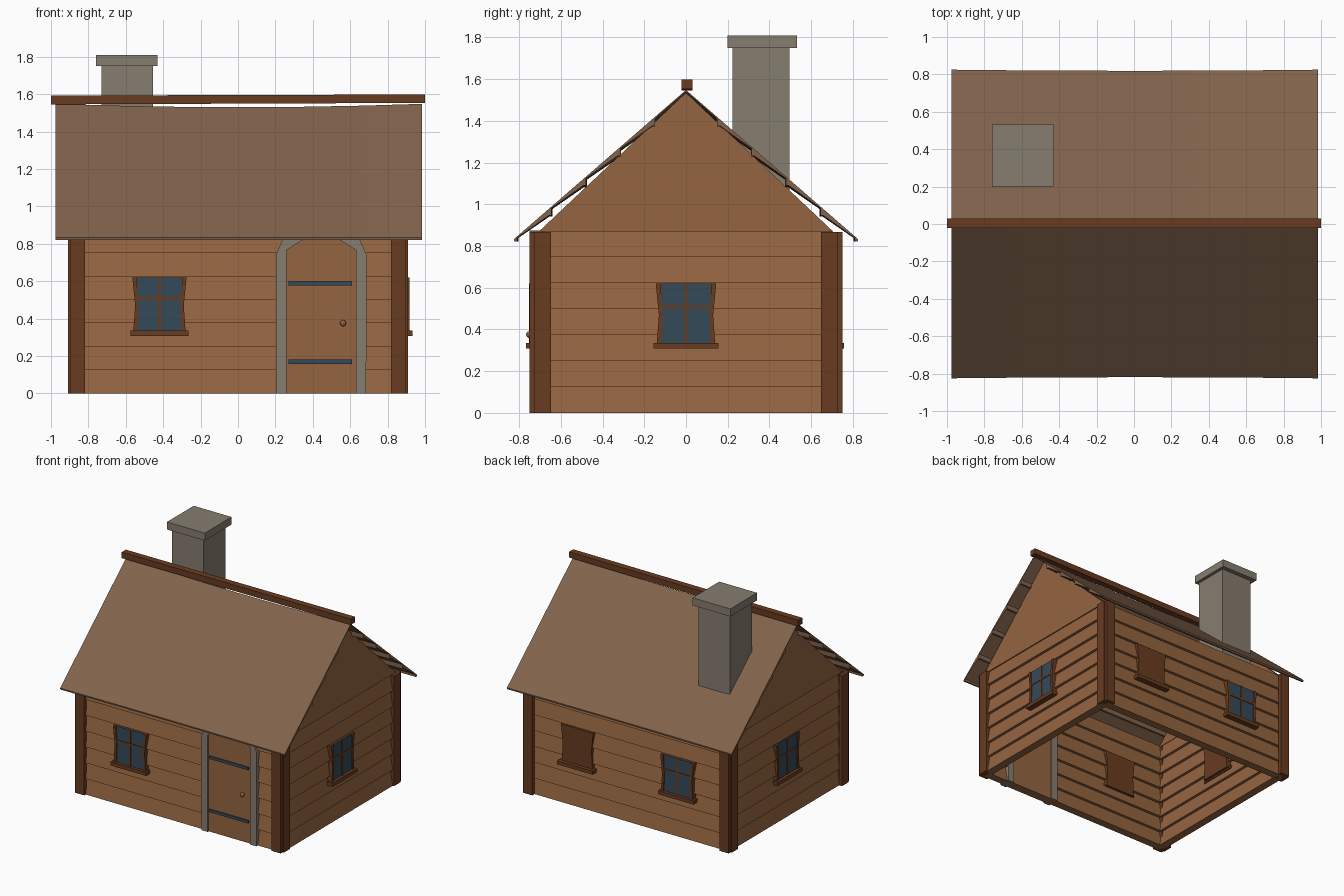
import bpy, bmesh
from math import radians
from mathutils import Matrix, Vector

if "Cube" in bpy.data.objects:
    bpy.data.objects.remove(bpy.data.objects["Cube"], do_unlink=True)


def material(name, rgb):
    m = bpy.data.materials.new(name)
    m.use_nodes = True
    m.diffuse_color = (*rgb, 1)
    m.node_tree.nodes["Principled BSDF"].inputs["Base Color"].default_value = (*rgb, 1)
    return m


WOOD = material("plank wood", (0.30, 0.13, 0.052))
DARK = material("dark timber", (0.14, 0.045, 0.015))
ROOF = material("roof boards", (0.22, 0.125, 0.072))
STONE = material("grey stone", (0.24, 0.205, 0.16))
BLUE = material("blue glass and iron", (0.036, 0.068, 0.1))


def rect(u0, u1, v0, v1):
    return [(u0, v0), (u1, v0), (u1, v1), (u0, v1)]


def prism(bm, pts, d0, d1):
    """Outline in the x-z plane, extruded along y from d0 to d1."""
    rings = [[bm.verts.new((u, d, v)) for u, v in pts] for d in (d0, d1)]
    bm.faces.new(rings[0])
    bm.faces.new(rings[1][::-1])
    for i in range(len(pts)):
        j = (i + 1) % len(pts)
        bm.faces.new((rings[0][j], rings[0][i], rings[1][i], rings[1][j]))


def finish(name, bm, mat, matrix=Matrix()):
    bm.transform(matrix)
    bmesh.ops.recalc_face_normals(bm, faces=bm.faces)
    me = bpy.data.meshes.new(name)
    bm.to_mesh(me)
    bm.free()
    me.materials.append(mat)
    ob = bpy.data.objects.new(name, me)
    bpy.context.collection.objects.link(ob)
    return ob


def solid(name, mat, parts, matrix=Matrix()):
    """One object from several (outline, depth0, depth1) prisms."""
    bm = bmesh.new()
    for pts, d0, d1 in parts:
        prism(bm, pts, d0, d1)
    return finish(name, bm, mat, matrix)


def side(x, y, degrees):
    return Matrix.Translation((x, y, 0)) @ Matrix.Rotation(radians(degrees), 4, 'Z')


FRONT, BACK = side(0, -0.70, 0), side(0, 0.69, 180)
RIGHT, LEFT = side(0.865, 0, 90), side(-0.85, 0, -90)
TURN = Matrix.Rotation(radians(90), 4, 'Z')

# Lapped plank walls: each plank is wider at its bottom edge
PLANK = 0.125


def wall(name, half, matrix):
    bm = bmesh.new()
    for i in range(7):
        z0 = i * PLANK
        prism(bm, [(-0.032, z0), (0.032, z0), (0.01, z0 + PLANK), (-0.01, z0 + PLANK)], -half, half)
    finish(name, bm, WOOD, matrix @ TURN)


wall("front_wall", 0.86, FRONT)
wall("back_wall", 0.86, BACK)
wall("right_wall", 0.69, RIGHT)
wall("left_wall", 0.69, LEFT)

# Gable triangles
for name, m in (("right_gable", RIGHT), ("left_gable", LEFT)):
    solid(name, WOOD, [([(-0.705, 0.87), (0.705, 0.87), (0, 1.535)], -0.02, 0.015)], m)

# Corner posts: a core with a board on each outer face
for xn, sx in (("left", -1), ("right", 1)):
    for yn, sy in (("front", -1), ("back", 1)):
        def px(a, b, z=0.868):
            return rect(sx * a, sx * b, 0, z)
        solid(f"{yn}_{xn}_corner_post", DARK, [
            (px(0.83, 0.89, 0.86), sy * 0.66, sy * 0.73),
            (px(0.817, 0.897), sy * 0.72, sy * 0.75),
            (px(0.88, 0.908), sy * 0.648, sy * 0.728)])


# Windows: backing frame, jambs, glazing bars, panes and sill
def window(name, u, matrix, glazed=True):
    m = matrix @ Matrix.Translation((u, 0, 0))
    frame = [(-0.135, 0.32), (0.135, 0.32), (0.125, 0.47), (0.14, 0.62), (-0.14, 0.62), (-0.125, 0.47)]
    parts = [(frame, -0.04, 0.04)]
    if glazed:
        for s in (-1, 1):
            parts.append(([(s * 0.118, 0.33), (s * 0.14, 0.33), (s * 0.13, 0.47),
                           (s * 0.145, 0.62), (s * 0.122, 0.62), (s * 0.112, 0.47)], -0.052, 0))
        parts += [(rect(-0.007, 0.007, 0.33, 0.62), -0.05, 0),
                  (rect(-0.115, 0.115, 0.5, 0.514), -0.05, 0)]
        panes = [(rect(a, b, c, d), -0.045, -0.038)
                 for a, b in ((-0.118, -0.007), (0.007, 0.118))
                 for c, d in ((0.33, 0.5), (0.514, 0.62))]
        solid(name + "_panes", BLUE, panes, m)
    solid(name + "_frame", DARK, parts, m)
    solid(name + "_sill", DARK, [(rect(-0.155, 0.155, 0.308, 0.336), -0.068, 0.02)], m)


window("front_window", -0.42, FRONT)
window("right_window", 0, RIGHT)
window("left_window", 0, side(-0.84, 0, -90))
window("back_window", 0.44, BACK)
window("shuttered_back_window", -0.44, BACK, glazed=False)

# Door with stone arch, iron straps and knob
DOOR = FRONT @ Matrix.Translation((0.445, 0, 0))


def arch(half):
    return half + [(-u, v) for u, v in reversed(half) if u]


outer = arch([(-0.24, 0), (-0.243, 0.74), (-0.205, 0.825), (-0.12, 0.868), (0, 0.875)])
inner = arch([(-0.185, 0), (-0.185, 0.765), (-0.15, 0.79), (-0.09, 0.825), (0, 0.835)])
solid("door", WOOD, [(inner, -0.037, 0.037)], DOOR)
solid("door_arch", STONE, [(outer[i:i + 2] + inner[i:i + 2][::-1], -0.05, 0.045)
                           for i in range(len(outer) - 1)], DOOR)
solid("door_straps", BLUE, [(rect(-0.175, 0.165, z, z + 0.022), -0.046, -0.03)
                            for z in (0.158, 0.578)], DOOR)
bm = bmesh.new()
bmesh.ops.create_uvsphere(bm, u_segments=10, v_segments=6, radius=0.017)
finish("door_knob", bm, WOOD, DOOR @ Matrix.Translation((0.117, -0.05, 0.375)))

# Roof slopes: thin boards with a drooping lip at the end of each course, ridge sagging
COURSES, EAVE, RIDGE, DROP = 5, 0.825, 1.548, 0.715


def slope_z(y):
    return RIDGE - DROP * y / EAVE


def roof_profile():
    pts = [(0, RIDGE), (EAVE, slope_z(EAVE))]
    for k in range(COURSES, 0, -1):
        y = EAVE * k / COURSES
        z = slope_z(y)
        lip = 0.012 if k == COURSES else 0.03
        pts += [(y - 0.002, z - lip), (y - 0.016, z - lip), (y - 0.016, z + 0.006)]
    return pts + [(0, RIDGE - 0.008)]


for name, sy in (("front_roof", -1), ("back_roof", 1)):
    bm = bmesh.new()
    rings = []
    for i in range(7):
        t = i / 3 - 1
        sag = 0.018 * (1 - t * t)
        rings.append([bm.verts.new((0.005 + 0.98 * t, sy * y * (1 - 0.4 * sag),
                                    z - sag * (1 - y / EAVE))) for y, z in roof_profile()])
    for a, b in zip(rings, rings[1:]):
        for i in range(len(a)):
            j = (i + 1) % len(a)
            bm.faces.new((a[i], a[j], b[j], b[i]))
    bm.faces.new(rings[0])
    bm.faces.new(rings[-1][::-1])
    finish(name, bm, ROOF)

# Ridge beam, very slightly tilted
solid("ridge_beam", DARK, [([(-1, 1.545), (1, 1.553), (1, 1.598), (-1, 1.592)], -0.022, 0.03)])

# Chimney and cap
solid("chimney", STONE, [(rect(-0.73, -0.455, 1.0, 1.75), 0.222, 0.497)])
solid("chimney_cap", STONE, [(rect(-0.76, -0.43, 1.75, 1.81), 0.2, 0.533)])
